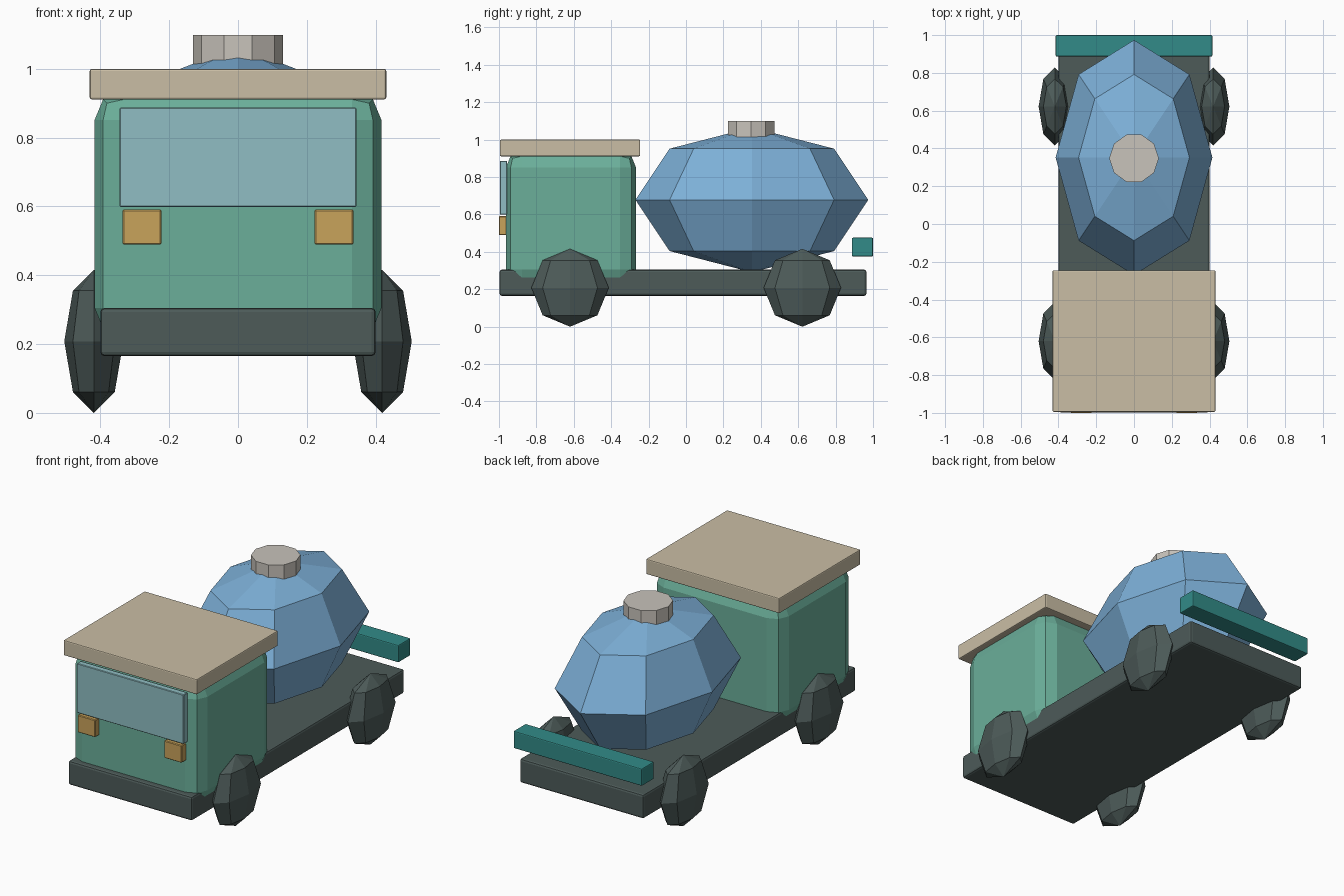
import bpy, bmesh, math
from mathutils import Matrix

if "Cube" in bpy.data.objects:
    bpy.data.objects.remove(bpy.data.objects["Cube"])


def material(name, hex_code):
    """Flat material from an sRGB hex colour."""
    lin = []
    for i in (0, 2, 4):
        c = int(hex_code[i:i + 2], 16) / 255
        lin.append(c / 12.92 if c <= 0.04045 else ((c + 0.055) / 1.055) ** 2.4)
    m = bpy.data.materials.new(name)
    m.diffuse_color = (*lin, 1)
    m.use_nodes = True
    m.node_tree.nodes["Principled BSDF"].inputs["Base Color"].default_value = m.diffuse_color
    return m


GREEN = material("cab green", "6BAF9A")
CREAM = material("roof cream", "CABEA5")
GLASS = material("window blue", "90BEC3")
AMBER = material("lamp amber", "C9A35B")
DARK = material("dark grey", "4D5B59")
BLUE = material("drum blue", "7DB0D8")
TEAL = material("bumper teal", "328B88")
GREY = material("hatch grey", "C8C3BB")


def finish(name, bm, mat):
    bmesh.ops.recalc_face_normals(bm, faces=bm.faces)
    mesh = bpy.data.meshes.new(name)
    bm.to_mesh(mesh)
    bm.free()
    mesh.materials.append(mat)
    ob = bpy.data.objects.new(name, mesh)
    bpy.context.collection.objects.link(ob)
    return ob


def box(name, x, y, z, mat, bevel=0.0, segments=2):
    """Box from (min, max) ranges with optional rounded edges."""
    bm = bmesh.new()
    bmesh.ops.create_cube(bm, size=1)
    for v in bm.verts:
        for i, (lo, hi) in enumerate((x, y, z)):
            v.co[i] = hi if v.co[i] > 0 else lo
    if bevel:
        bmesh.ops.bevel(bm, geom=bm.edges[:], offset=bevel, segments=segments,
                        profile=0.5, affect='EDGES')
    return finish(name, bm, mat)


def ball(name, centre, radii, mat):
    """Low-poly ellipsoid: 8 sides, 4 rings, poles up."""
    bm = bmesh.new()
    bmesh.ops.create_uvsphere(
        bm, u_segments=8, v_segments=4, radius=1,
        matrix=Matrix.Translation(centre) @ Matrix.Diagonal((*radii, 1)))
    return finish(name, bm, mat)


def prism(name, centre, radius, z, sides, mat):
    """Upright prism with a corner on the x axis."""
    bm = bmesh.new()
    ring = [bm.verts.new((centre[0] + radius * math.cos(2 * math.pi * i / sides),
                          centre[1] + radius * math.sin(2 * math.pi * i / sides),
                          z[0])) for i in range(sides)]
    base = bm.faces.new(ring)
    ext = bmesh.ops.extrude_face_region(bm, geom=[base], use_keep_orig=True)
    for v in ext["geom"]:
        if isinstance(v, bmesh.types.BMVert):
            v.co.z = z[1]
    return finish(name, bm, mat)


# Chassis, cab and roof
box("chassis", (-0.40, 0.40), (-0.997, 0.965), (0.165, 0.305), DARK, 0.012)
box("cab", (-0.417, 0.417), (-0.963, -0.267), (0.22, 0.936), GREEN, 0.085)
box("roof", (-0.431, 0.431), (-0.995, -0.245), (0.911, 1.0), CREAM, 0.006)

# Windscreen and headlights
box("windscreen", (-0.345, 0.345), (-0.994, -0.957), (0.599, 0.887), GLASS, 0.003, 1)
for side, x in (("left", -0.279), ("right", 0.279)):
    box(side + "_headlight", (x - 0.057, x + 0.057), (-1.0, -0.957),
        (0.489, 0.591), AMBER, 0.004, 1)

# Mixing drum with filler hatch
ball("drum", (0, 0.352, 0.678), (0.415, 0.622, 0.387), BLUE)
prism("hatch", (0, 0.348), 0.131, (0.98, 1.099), 10, GREY)

# Rear bumper
box("rear_bumper", (-0.415, 0.415), (0.887, 1.0), (0.375, 0.476), TEAL, 0.006)

# Wheels
for end, y in (("front", -0.62), ("rear", 0.622)):
    for side, x in (("left", -0.419), ("right", 0.419)):
        ball(f"{end}_{side}_wheel", (x, y, 0.208), (0.086, 0.207, 0.208), DARK)
